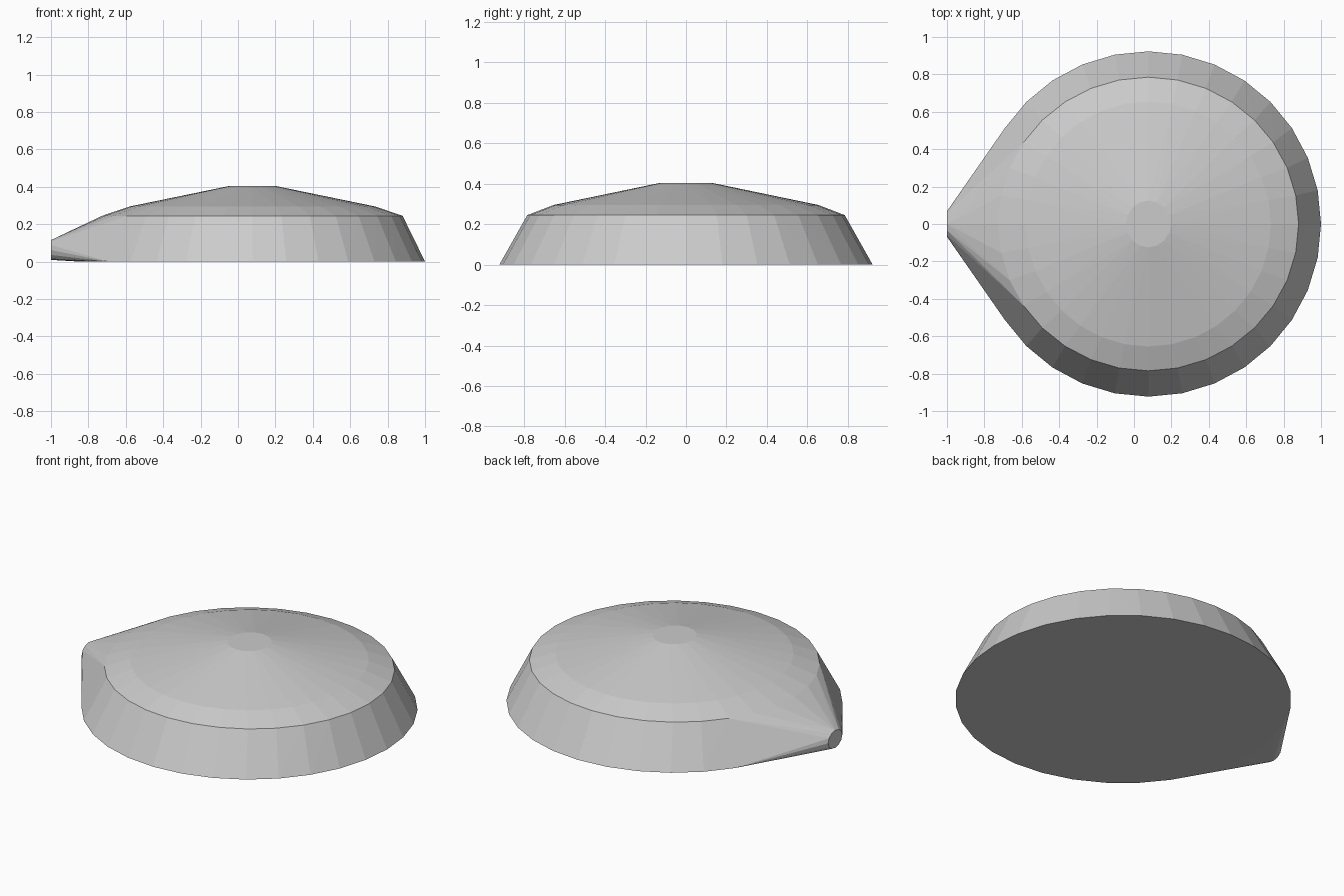
import bpy, bmesh
from math import sin, cos, pi

if "Cube" in bpy.data.objects:
    bpy.data.objects.remove(bpy.data.objects["Cube"])

CX = 0.077  # axis of the round body

bm = bmesh.new()


def level_ring(rx, ry, z, n):
    for i in range(n):
        a = 2 * pi * i / n
        bm.verts.new((CX + rx * cos(a), ry * sin(a), z))


# Stacked rings of the body: base, shoulder, dome edge, flat crown
level_ring(0.923, 0.923, 0.0, 32)
level_ring(0.803, 0.785, 0.245, 32)
level_ring(0.655, 0.655, 0.295, 32)
level_ring(0.12, 0.125, 0.405, 16)

# Small round tip at the pointed end
for i in range(12):
    a = 2 * pi * i / 12
    bm.verts.new((-1.0, 0.068 * cos(a), 0.062 + 0.053 * sin(a)))

# Wrap everything in one convex skin
hull = bmesh.ops.convex_hull(bm, input=bm.verts[:])
unused = [g for g in hull["geom_interior"] if isinstance(g, bmesh.types.BMVert)]
bmesh.ops.delete(bm, geom=unused, context='VERTS')
bmesh.ops.dissolve_limit(bm, angle_limit=0.01, verts=bm.verts[:], edges=bm.edges[:])
bmesh.ops.recalc_face_normals(bm, faces=bm.faces[:])

mesh = bpy.data.meshes.new("domed_shell")
bm.to_mesh(mesh)
bm.free()
bpy.context.collection.objects.link(bpy.data.objects.new("domed_shell", mesh))
